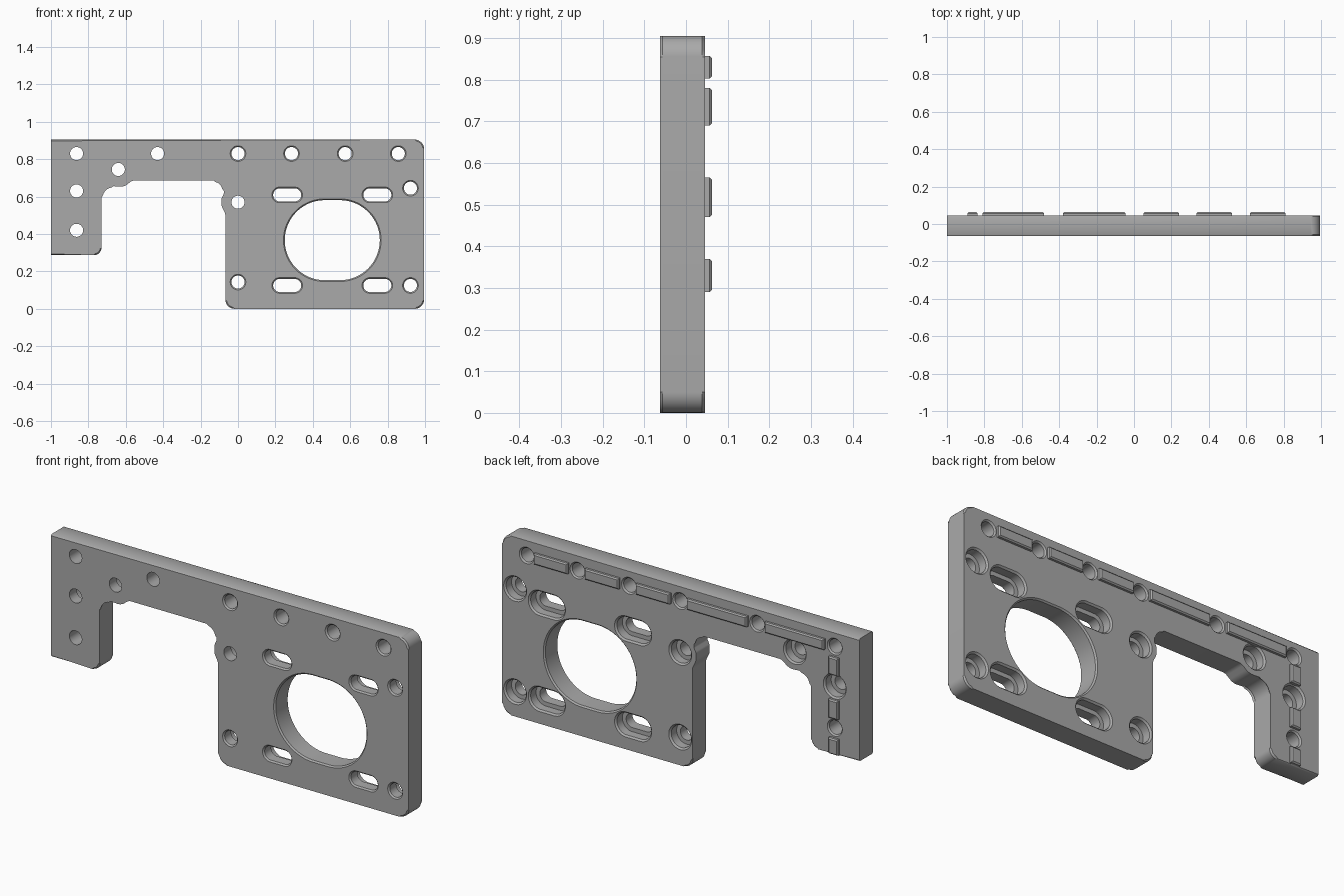
import bpy, bmesh, math
from mathutils import Vector

if "Cube" in bpy.data.objects:
    bpy.data.objects.remove(bpy.data.objects["Cube"])

FRONT, BACK, TOP = -0.063, 0.046, 0.905
CH = 0.007          # edge chamfer
R = 0.035           # screw hole radius

grey = bpy.data.materials.new("machined grey")
grey.use_nodes = True
grey.diffuse_color = (0.4, 0.4, 0.4, 1)
grey.node_tree.nodes["Principled BSDF"].inputs["Base Color"].default_value = (0.4, 0.4, 0.4, 1)


def make_object(name, bm):
    bmesh.ops.recalc_face_normals(bm, faces=bm.faces)
    mesh = bpy.data.meshes.new(name)
    bm.to_mesh(mesh)
    bm.free()
    mesh.materials.append(grey)
    obj = bpy.data.objects.new(name, mesh)
    bpy.context.collection.objects.link(obj)
    return obj


def rounded(corners, steps=8):
    """Turn (x, z, radius) corners into a filleted outline."""
    pts = []
    for i, (x, z, r) in enumerate(corners):
        p = Vector((x, z))
        if r == 0:
            pts.append(p)
            continue
        u = (Vector(corners[i - 1][:2]) - p).normalized()
        v = (Vector(corners[(i + 1) % len(corners)][:2]) - p).normalized()
        half = u.angle(v) / 2
        c = p + (u + v).normalized() * r / math.sin(half)
        s = p + u * r / math.tan(half) - c
        e = p + v * r / math.tan(half) - c
        a = s.angle(e)
        for k in range(steps + 1):
            f = k / steps
            pts.append(c + (s * math.sin((1 - f) * a) + e * math.sin(f * a)) / math.sin(a))
    return pts


def loft(bm, rings):
    """Skin matching rings of 3D points and cap both ends."""
    rows = [[bm.verts.new(p) for p in ring] for ring in rings]
    n = len(rows[0])
    for a, b in zip(rows, rows[1:]):
        for i in range(n):
            j = (i + 1) % n
            bm.faces.new((a[i], a[j], b[j], b[i]))
    bm.faces.new(rows[0])
    bm.faces.new(rows[-1][::-1])


def slot_cutter(bm, x, z, profile, shift=0.0, n=32):
    """Round hole (or slot when shift > 0) from (y, radius) steps."""
    rings = []
    for y, r in profile:
        ring = []
        for k in range(n):
            a = 2 * math.pi * (k + 0.5) / n
            side = math.copysign(shift, math.cos(a))
            ring.append((x + side + r * math.cos(a), y, z + r * math.sin(a)))
        rings.append(ring)
    loft(bm, rings)


# Plate outline: foot, stepped notch with swellings, motor panel
outline = rounded([
    (-1, TOP, 0), (-1, 0.287, 0), (-0.73, 0.287, 0.04), (-0.73, 0.66, 0.06),
    (-0.61, 0.652, 0.06), (-0.565, 0.686, 0.04), (-0.076, 0.686, 0.055),
    (-0.076, 0.615, 0.02), (-0.088, 0.59, 0.03), (-0.088, 0.55, 0.04),
    (-0.068, 0.51, 0.04), (-0.068, 0, 0.05), (0.995, 0, 0.05), (0.995, TOP, 0.05),
])
bm = bmesh.new()
loft(bm, [[(p.x, y, p.y) for p in outline] for y in (FRONT, BACK)])
rim = [e for e in bm.edges
       if abs(e.verts[0].co.y - e.verts[1].co.y) < 1e-6
       and max(v.co.x for v in e.verts) > -0.99]
bmesh.ops.bevel(bm, geom=rim, offset=CH, segments=1, affect='EDGES')
plate = make_object("mounting_plate", bm)


# Hole profiles along the depth
def front_end(r, chamfered=True):
    if chamfered:
        return [(FRONT - 0.01, r + CH + 0.01), (FRONT + CH, r)]
    return [(FRONT - 0.01, r)]


def back_end(r, c=CH):
    return [(BACK - c, r), (BACK + 0.01, r + c + 0.01)]


def bored(chamfered):
    return front_end(R, chamfered) + [(-0.005, R), (-0.005, 0.056)] + back_end(0.056, 0.008)


bm = bmesh.new()
# Plain screw holes
for x, z in [(-0.863, 0.83), (-0.43, 0.83), (0, 0.83), (0.286, 0.83),
             (0.573, 0.83), (0.857, 0.83), (-0.863, 0.42)]:
    slot_cutter(bm, x, z, front_end(R, x > -0.1) + back_end(R))
# Counterbored screw holes
for x, z, chamfered in [(0.922, 0.645, True), (0.922, 0.125, True), (0, 0.143, True),
                        (0, 0.57, False), (-0.64, 0.745, False), (-0.863, 0.63, False)]:
    slot_cutter(bm, x, z, bored(chamfered))
# Motor opening and its four counterbored slots
MX, MZ, SHIFT = 0.504, 0.367, 0.04
slot_cutter(bm, MX, MZ, front_end(0.214) + back_end(0.214), SHIFT, 96)
for sx in (-1, 1):
    for sz in (-1, 1):
        slot_cutter(bm, MX + sx * 0.241, MZ + sz * 0.242, bored(True), SHIFT)
cutter = make_object("hole_cutter", bm)
cutter.hide_render = True

cut = plate.modifiers.new("holes", 'BOOLEAN')
cut.operation = 'DIFFERENCE'
cut.solver = 'EXACT'
cut.object = cutter
bpy.ops.object.select_all(action='DESELECT')
plate.select_set(True)
bpy.context.view_layer.objects.active = plate
bpy.ops.object.modifier_apply(modifier=cut.name)
bpy.data.objects.remove(cutter)
bpy.ops.object.shade_smooth_by_angle(angle=math.radians(30))


# Raised locating ribs on the back, with chamfered tops
def rib(name, x0, x1, z0, z1):
    bm = bmesh.new()
    rings = []
    for y, d in ((BACK - 0.005, 0), (0.057, 0), (0.063, 0.006)):
        rings.append([(x0 + d, y, z0 + d), (x1 - d, y, z0 + d),
                      (x1 - d, y, z1 - d), (x0 + d, y, z1 - d)])
    loft(bm, rings)
    make_object(name, bm)


for i, (x0, x1) in enumerate([(-0.81, -0.48), (-0.38, -0.045), (0.05, 0.24),
                              (0.335, 0.525), (0.62, 0.81)]):
    rib(f"top_rib_{i + 1}", x0, x1, 0.803, 0.857)
for i, (z0, z1) in enumerate([(0.69, 0.78), (0.47, 0.565), (0.29, 0.37)]):
    rib(f"foot_rib_{i + 1}", -0.89, -0.836, z0, z1)
